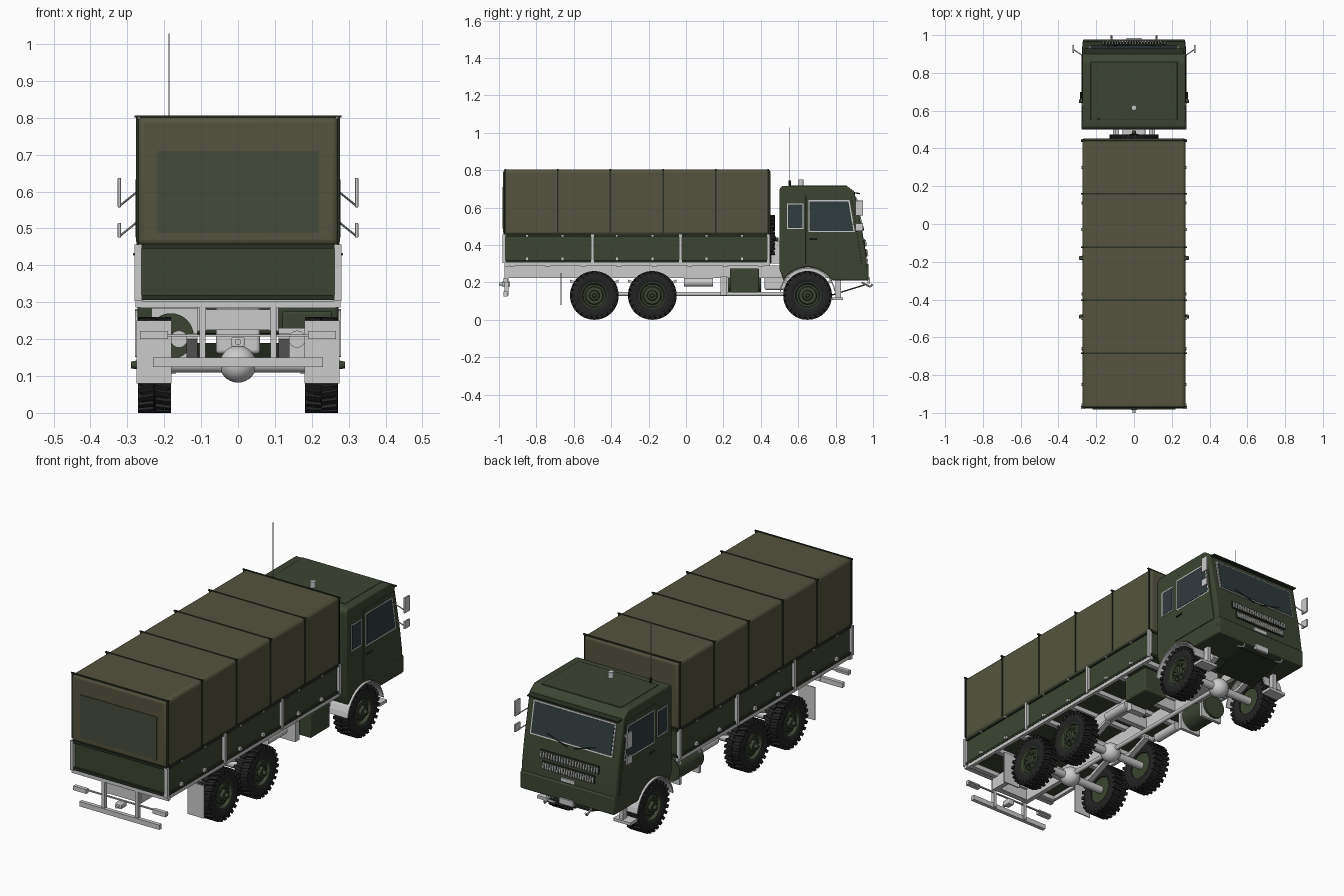
import bpy, bmesh
from math import sin, cos, pi
from mathutils import Vector, Matrix

if "Cube" in bpy.data.objects:
    bpy.data.objects.remove(bpy.data.objects["Cube"])


def material(name, r, g, b):
    m = bpy.data.materials.new(name)
    m.diffuse_color = (r, g, b, 1)
    m.use_nodes = True
    m.node_tree.nodes["Principled BSDF"].inputs["Base Color"].default_value = m.diffuse_color
    return m


GREEN = material("army_green", 0.045, 0.06, 0.032)
CANVAS = material("canvas", 0.09, 0.088, 0.05)
WINDOW = material("canvas_window", 0.06, 0.07, 0.045)
GLASS = material("glass", 0.03, 0.043, 0.048)
RUBBER = material("rubber", 0.017, 0.017, 0.017)
DARK = material("dark_trim", 0.02, 0.028, 0.016)


def finish(name, bm, mat=None, bevel=0, smooth=False):
    bmesh.ops.recalc_face_normals(bm, faces=bm.faces)
    me = bpy.data.meshes.new(name)
    bm.to_mesh(me)
    bm.free()
    ob = bpy.data.objects.new(name, me)
    bpy.context.collection.objects.link(ob)
    if mat:
        me.materials.append(mat)
    if bevel:
        mod = ob.modifiers.new("Bevel", "BEVEL")
        mod.width, mod.segments, mod.limit_method = bevel, 3, "ANGLE"
    if smooth:
        bpy.context.view_layer.objects.active = ob
        ob.select_set(True)
        bpy.ops.object.shade_smooth_by_angle(angle=0.6)
        ob.select_set(False)
    return ob


def box(name, x, y, z, mat=None, bevel=0, tilt=0):
    """Box from (min, max) ranges, optionally tilted about x at its centre."""
    bm = bmesh.new()
    size = [b - a for a, b in (x, y, z)]
    mid = [(a + b) / 2 for a, b in (x, y, z)]
    bmesh.ops.create_cube(bm, size=1, matrix=Matrix.Translation(mid)
                          @ Matrix.Rotation(tilt, 4, "X") @ Matrix.Diagonal((*size, 1)))
    return finish(name, bm, mat, bevel, bevel > 0)


def pair(name, x, y, z, mat=None, bevel=0):
    for s, side in ((1, "right"), (-1, "left")):
        box(f"{name}_{side}", sorted((s * x[0], s * x[1])), y, z, mat, bevel)


def rod(name, p, q, r, mat=None, segs=16):
    p, q = Vector(p), Vector(q)
    d = q - p
    bm = bmesh.new()
    bmesh.ops.create_cone(bm, cap_ends=True, segments=segs, radius1=r, radius2=r, depth=d.length,
                          matrix=Matrix.Translation((p + q) / 2) @ d.to_track_quat("Z", "Y").to_matrix().to_4x4())
    return finish(name, bm, mat, 0, True)


def prism(name, pts, x0, x1, mat=None, bevel=0):
    """Side profile of (y, z) points extruded across x."""
    bm = bmesh.new()
    f = bm.faces.new([bm.verts.new((x0, y, z)) for y, z in pts])
    ext = bmesh.ops.extrude_face_region(bm, geom=[f])["geom"]
    bmesh.ops.translate(bm, vec=(x1 - x0, 0, 0), verts=[v for v in ext if isinstance(v, bmesh.types.BMVert)])
    return finish(name, bm, mat, bevel, bevel > 0)


def lathe(bm, prof, n):
    """Revolve (x, radius) points about the x axis."""
    rings = [[bm.verts.new((x, r * cos(2 * pi * i / n), r * sin(2 * pi * i / n))) for i in range(n)] for x, r in prof]
    for a, b in zip(rings, rings[1:]):
        for i in range(n):
            bm.faces.new((a[i], a[i - 1], b[i - 1], b[i]))
    return rings


# wheels: tyre with staggered lugs, dished rim with bolts
bm = bmesh.new()
lathe(bm, [(-.036, .068), (-.043, .082), (-.044, .105), (-.036, .121), (.036, .121),
           (.044, .105), (.043, .082), (.036, .068), (-.036, .068)], 40)
for i in range(26):
    for s in (-1, 1):
        bmesh.ops.create_cube(bm, size=1, matrix=Matrix.Rotation(2 * pi * (i + s * .25) / 26, 4, "X")
                              @ Matrix.Translation((s * .0225, 0, .119)) @ Matrix.Rotation(s * .2, 4, "Z")
                              @ Matrix.Diagonal((.043, .015, .022, 1)))
tyre = finish("tyre", bm, RUBBER, 0, True)
bm = bmesh.new()
rings = lathe(bm, [(-.03, .07), (.038, .072), (.038, .066), (.022, .06), (.022, .05), (.03, .045), (.03, .028),
                   (.046, .024), (.048, .012), (.064, .009)], 32)
bm.faces.new(rings[0])
bm.faces.new(rings[-1])
for i in range(8):
    bmesh.ops.create_cone(bm, cap_ends=True, segments=6, radius1=.005, radius2=.005, depth=.012,
                          matrix=Matrix.Rotation(2 * pi * i / 8, 4, "X") @ Matrix.Translation((.032, 0, .037))
                          @ Matrix.Rotation(pi / 2, 4, "Y"))
rim = finish("rim", bm, GREEN, 0, True)
AXLES = (-.49, -.18, .65)
places = [((s * .226, y, .13), 0 if s > 0 else pi) for y in AXLES for s in (1, -1)] + [((0, .43, .43), pi / 2)]
for k, (loc, rot) in enumerate(places):
    for src in (tyre, rim):
        ob = src if k == 0 else src.copy()
        if k:
            bpy.context.collection.objects.link(ob)
            ob.name = ("spare_" if k == 6 else "") + src.name
        ob.location, ob.rotation_euler = loc, (0, 0, rot)

# axles, differentials, suspension, drive shaft
for y in AXLES:
    rod("axle", (-.22, y, .13), (.22, y, .13), .02)
    bm = bmesh.new()
    bmesh.ops.create_uvsphere(bm, u_segments=24, v_segments=14, radius=.05, matrix=Matrix.Translation((0, y, .132)))
    finish("differential", bm, None, 0, True)
    for s in (-1, 1):
        prism("leaf_spring", [(y - .13, .2), (y, .15), (y + .13, .2), (y + .13, .215), (y, .168), (y - .13, .215)],
              s * .11, s * .14)
rod("drive_shaft", (0, -.49, .138), (0, .65, .138), .011)
box("gearbox", (-.06, .06), (.42, .58), (.16, .29), None, .01)

# chassis
pair("chassis_rail", (.085, .11), (-.955, .82), (.222, .29))
for y in (-.94, -.66, -.33, -.02, .2, .45):
    box("cross_member", (-.09, .09), (y - .015, y + .015), (.225, .28))
for i in range(8):
    y = -.93 + i * .19
    box("floor_beam", (-.265, .265), (y - .012, y + .012), (.283, .306))
pair("bed_side_beam", (.255, .272), (-.965, .45), (.288, .306))
box("bed_rear_beam", (-.278, .278), (-.97, -.95), (.285, .303))

# rear bumper, lamps, hitch and mud flaps
box("rear_bumper", (-.23, .23), (-.975, -.955), (.125, .15))
pair("bumper_hanger", (.088, .105), (-.97, -.95), (.13, .29))
box("lamp_bar", (-.265, .265), (-.958, -.95), (.207, .213))
pair("rear_lamp", (.19, .265), (-.975, -.955), (.2, .222))
box("tow_hitch", (-.018, .018), (-.985, -.94), (.178, .205), None, .004)
rod("hitch_pin", (0, -1.0, .192), (0, -.98, .192), .008)
pair("mud_flap", (.18, .275), (-.672, -.666), (.08, .25))

# tanks and boxes under the bed
rod("fuel_tank", (-.182, .2, .208), (-.182, .4, .208), .062, GREEN, 32)
for y in (.22, .38):
    box("tank_bracket", (-.235, -.11), (y - .008, y + .008), (.135, .285))
box("tool_box", (.12, .255), (.235, .39), (.145, .275), GREEN, .006)
box("box_bracket", (.11, .2), (.185, .22), (.13, .23))
for s in (-1, 1):
    rod("air_tank", (s * .16, -.01, .2), (s * .16, .145, .2), .023, None, 24)

# cargo bed: body, rim rails, posts, latches
box("cargo_bed", (-.264, .264), (-.965, .445), (.306, .455), GREEN)
for z in ((.306, .32), (.445, .458)):
    pair("bed_rail", (.26, .273), (-.975, .45), z, DARK)
    box("tail_rail", (-.268, .268), (-.977, -.96), z, DARK)
    box("front_rail", (-.268, .268), (.44, .453), z, DARK)
for y in (-.972, -.5, -.03, .442):
    pair("bed_post", (.262, .28), (y - .008, y + .008), (.303, .456))
for y in (-.85, -.66, -.37, -.18, .11, .3):
    pair("bed_latch", (.262, .279), (y - .008, y + .008), (.32, .335))
    pair("tarp_hook", (.265, .278), (y - .005, y + .005), (.443, .452))

# tarpaulin with straps and rear window
box("tarpaulin", (-.273, .273), (-.978, .452), (.452, .804), CANVAS, .018)
for i in range(6):
    y = -.967 + i * .2815
    box("roof_strap", (-.281, .281), (y - .004, y + .004), (.8, .8065), DARK)
    pair("side_strap", (.27, .2765), (y - .004, y + .004), (.465, .8), DARK)
box("tarp_window", (-.22, .22), (-.982, -.97), (.487, .71), WINDOW)

# cab body with wheel arch
arch = [(.65 + .152 * cos(a), .13 + .152 * sin(a)) for a in [.56 + i * (pi - 1.12) / 12 for i in range(13)]]
prism("cab", [(.5, .27), (.5, .7), (.515, .716), (.86, .716), (.9, .686), (.945, .46), (.965, .33), (.97, .21)]
      + arch, -.272, .272, GREEN, .008)
for s in (-1, 1):
    fender = [[(.65 + r * cos(a), .13 + r * sin(a)) for a in [.15 + i * (pi - .3) / 16 for i in range(17)]]
              for r in (.151, .145)]
    prism("wheel_fender", fender[0] + fender[1][::-1], s * .17, s * .279)
    # doors, side windows and handles
    X = s * .265
    prism("door", [(.64, .3), (.64, .665), (.885, .665), (.915, .46), (.94, .3)], X, s * .2755, GREEN, .002)
    prism("door_window_frame", [(.654, .468), (.654, .64), (.874, .64), (.903, .468)], X, s * .2765)
    prism("door_window", [(.661, .475), (.661, .633), (.868, .633), (.895, .475)], X, s * .278, GLASS)
    prism("rear_window_frame", [(.54, .485), (.54, .622), (.628, .622), (.628, .485)], X, s * .2745)
    prism("rear_window", [(.546, .491), (.546, .616), (.622, .616), (.622, .491)], X, s * .276, GLASS)
    rod("door_handle", (s * .281, .66, .43), (s * .281, .7, .43), .004, DARK, 8)
    # mirrors and their arms
    for z0, z1 in ((.557, .637), (.475, .515)):
        box("mirror", sorted((s * .317, s * .326)), (.905, .947), (z0, z1), None, .002)
        rod("mirror_arm", (s * .27, .89, z0 + .045), (s * .321, .925, z0 + .004), .003, None, 8)
    # steps and tow hooks
    box("cab_step", sorted((s * .17, s * .268)), (.78, .84), (.105, .12))
    box("step_hanger", sorted((s * .2, s * .22)), (.8, .83), (.11, .22))
    rod("tow_hook_shank", (s * .12, .94, .2), (s * .12, .985, .176), .005, None, 8)
    rod("tow_hook_tip", (s * .12, .985, .176), (s * .12, .997, .19), .005, None, 8)
    box("head_lamp", sorted((s * .185, s * .245)), (.96, .974), (.245, .285), DARK)
    rod("wiper", (s * .02, .949, .48), (s * .14, .942, .515), .003, DARK, 6)

# windscreen, visor, grille
T = .197
box("windscreen_frame", (-.237, .237), (.916, .928), (.487, .655), None, 0, T)
box("windscreen", (-.23, .23), (.918, .93), (.494, .648), GLASS, 0, T)
box("sun_visor", (-.262, .262), (.875, .93), (.675, .682), DARK, 0, -.15)
for z, w in ((.41, .17), (.358, .15)):
    y = .945 + (.46 - z) * .154
    box("grille_panel", (-w, w), (y - .01, y + .006), (z - .02, z + .02), DARK, 0, .153)
    n = 22
    for i in range(n):
        x = -w + .008 + i * (2 * w - .016) / (n - 1)
        box("grille_slat", (x - .004, x + .004), (y, y + .012), (z - .015, z + .015), None, 0, .153)
box("front_bumper", (-.27, .27), (.9, .976), (.21, .3), GREEN, .006)
box("front_plate", (-.04, .04), (.97, .985), (.195, .225))
box("front_badge_plate", (-.04, .04), (.95, .972), (.305, .325))
box("skid_plate", (-.12, .12), (.77, .96), (.155, .162), DARK, 0, .3)

# roof fittings, antenna and cab rear brackets
box("roof_hatch", (-.23, .23), (.55, .86), (.71, .719), GREEN, .003)
rod("roof_vent", (0, .615, .71), (0, .615, .75), .014, None, 20)
rod("antenna_base", (-.187, .555, .71), (-.187, .555, .745), .006, DARK, 10)
rod("antenna", (-.187, .555, .74), (-.187, .555, 1.028), .0015, None, 6)
pair("cab_bracket", (.08, .1), (.455, .505), (.3, .42))
